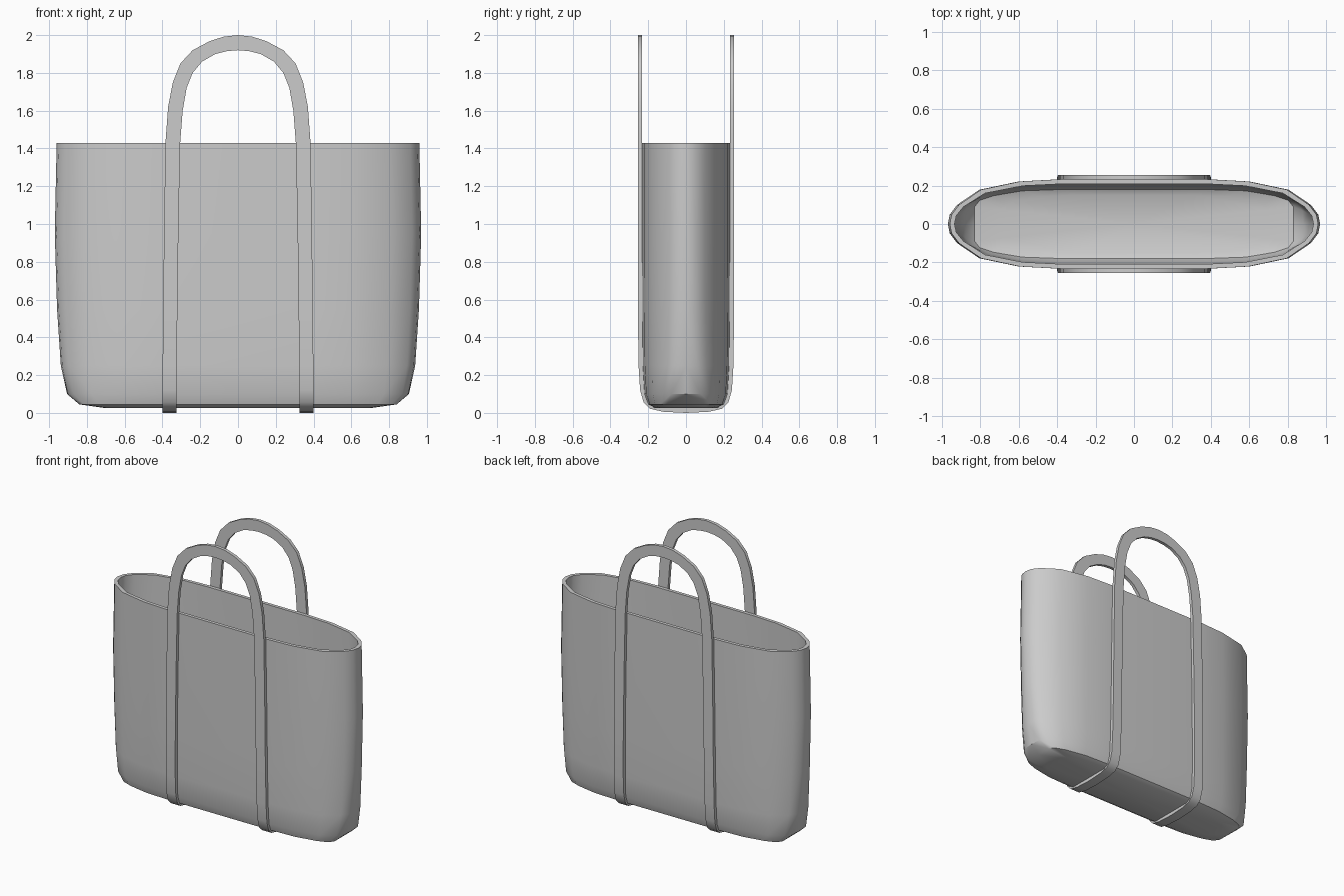
import bpy, bmesh, math

if "Cube" in bpy.data.objects:
    bpy.data.objects.remove(bpy.data.objects["Cube"])


def finish(bm, name, angle):
    """Mirror a quarter in x and y, weld it and turn it into a smooth object."""
    for axis in (0, 1):
        dup = bmesh.ops.duplicate(bm, geom=bm.verts[:] + bm.edges[:] + bm.faces[:])
        for g in dup["geom"]:
            if isinstance(g, bmesh.types.BMVert):
                g.co[axis] *= -1
            elif isinstance(g, bmesh.types.BMFace):
                g.normal_flip()
    bmesh.ops.remove_doubles(bm, verts=bm.verts[:], dist=0.0005)
    bmesh.ops.recalc_face_normals(bm, faces=bm.faces[:])
    mesh = bpy.data.meshes.new(name)
    bm.to_mesh(mesh)
    bm.free()
    obj = bpy.data.objects.new(name, mesh)
    bpy.context.collection.objects.link(obj)
    bpy.ops.object.select_all(action='DESELECT')
    obj.select_set(True)
    bpy.context.view_layer.objects.active = obj
    bpy.ops.object.shade_smooth_by_angle(angle=math.radians(angle))
    return obj


# Bag body: quarter loft, oval rim blending into a squarer floor
rim_plan = [(0, 1), (.42, 1), (.62, .955), (.83, .77), (.95, .43), (.99, .21), (1, 0)]
floor_plan = [(0, 1), (.45, 1), (.7, .96), (.88, .82), (.97, .68), (1, .5), (1, 0)]
# half width, half depth, height, share of floor plan
levels = [(.70, .165, .025, 1), (.84, .20, .045, 1), (.905, .22, .10, .5),
          (.938, .228, .25, .2), (.958, .231, .55, .05), (.97, .232, .95, 0),
          (.96, .232, 1.43, 0),
          (.935, .208, 1.43, 0), (.945, .208, .95, 0), (.933, .207, .55, .05),
          (.913, .204, .25, .2), (.882, .198, .115, .5), (.83, .18, .068, 1),
          (.70, .15, .05, 1)]
bm = bmesh.new()
rings = []
for hx, hy, z, t in levels:
    rings.append([bm.verts.new((hx * (a[0] * (1 - t) + b[0] * t),
                                hy * (a[1] * (1 - t) + b[1] * t), z))
                  for a, b in zip(rim_plan, floor_plan)])
for r, s in zip(rings, rings[1:]):
    for i in range(len(r) - 1):
        bm.faces.new((r[i], r[i + 1], s[i + 1], s[i]))
for r, z in ((rings[0], .025), (rings[-1], .05)):
    bm.faces.new(r + [bm.verts.new((0, 0, z))])
finish(bm, "bag_body", 35)

# Strap: one ribbon forming both handles and passing under the bag
# arch: outer edge x, z and inner edge x, z
arch = [(0, 2.0, 0, 1.92), (.075, 1.992, .06, 1.915), (.15, 1.968, .12, 1.9),
        (.24, 1.92, .19, 1.86), (.305, 1.85, .24, 1.8), (.345, 1.75, .272, 1.72),
        (.37, 1.62, .293, 1.6), (.384, 1.43, .306, 1.43)]
# leg: outer edge x, inner edge x, outer face y, z and inner face y, z
leg = [(.391, .315, .255, 1.0, .232, 1.0), (.396, .321, .255, .55, .231, .55),
       (.399, .324, .251, .25, .228, .25), (.4, .325, .243, .12, .219, .12),
       (.4, .325, .224, .055, .203, .068), (.4, .325, .19, .022, .18, .044),
       (.4, .325, .12, .006, .12, .028), (.4, .325, 0, 0, 0, .025)]
sections = [[(xo, .255, zo), (xi, .255, zi), (xi, .232, zi), (xo, .232, zo)]
            for xo, zo, xi, zi in arch]
sections += [[(xo, yo, zo), (xi, yo, zo), (xi, yi, zi), (xo, yi, zi)]
             for xo, xi, yo, zo, yi, zi in leg]
bm = bmesh.new()
rings = [[bm.verts.new(p) for p in s] for s in sections]
for r, s in zip(rings, rings[1:]):
    for i in range(4):
        j = (i + 1) % 4
        bm.faces.new((r[i], r[j], s[j], s[i]))
finish(bm, "handle_strap", 40)
